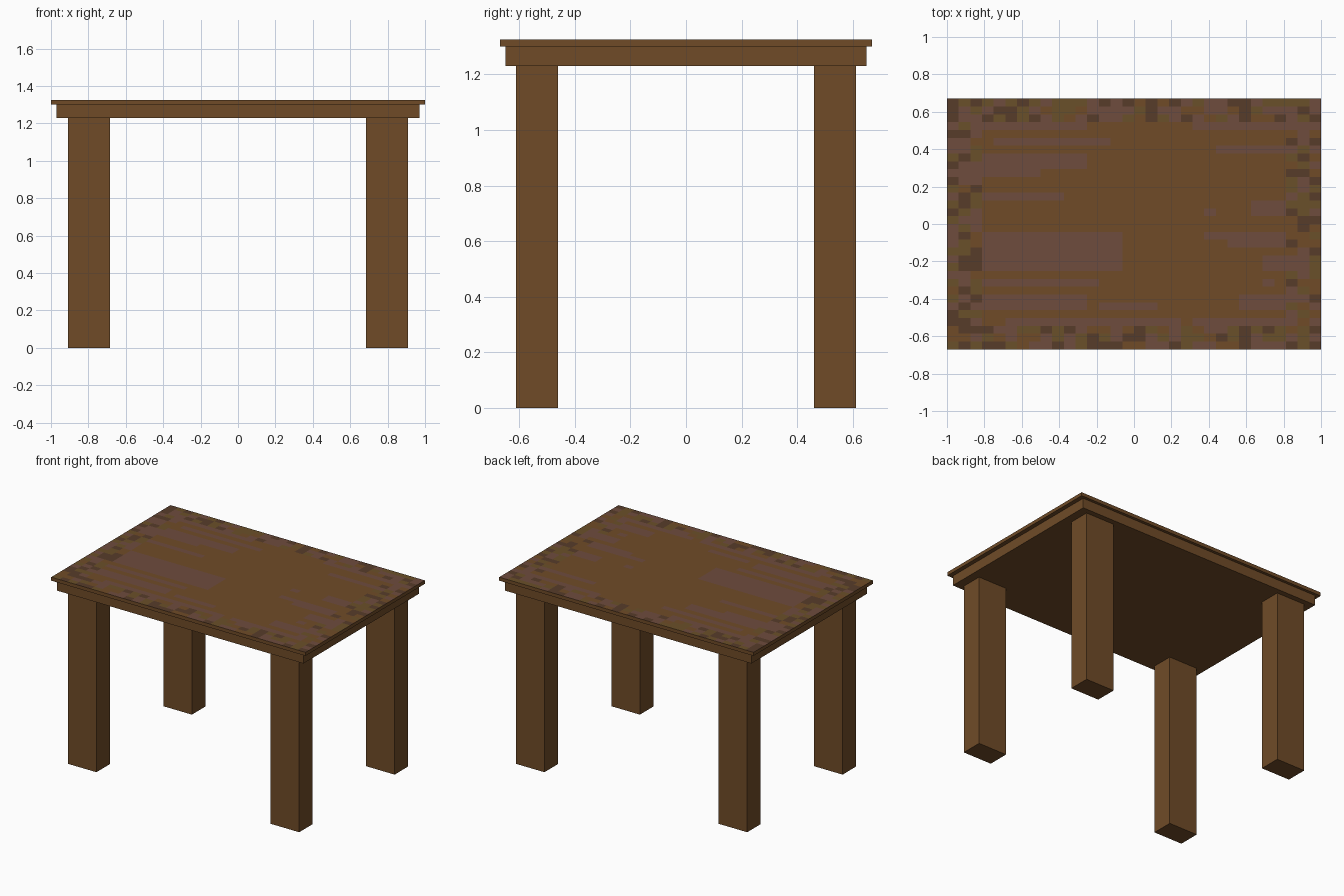
import bpy, bmesh, random

if "Cube" in bpy.data.objects:
    bpy.data.objects.remove(bpy.data.objects["Cube"])

random.seed(4)
N = 32  # colour cells per side of the table top
HX, HY, Z0, Z1 = 1.0, 0.67, 1.30, 1.325


def linear(c):
    return ((c + 0.055) / 1.055) ** 2.4 if c > 0.04045 else c / 12.92


def material(name, hexa):
    m = bpy.data.materials.new(name)
    rgb = [linear(int(hexa[i:i + 2], 16) / 255) for i in (0, 2, 4)]
    m.diffuse_color = (*rgb, 1)
    m.use_nodes = True
    m.node_tree.nodes["Principled BSDF"].inputs["Base Color"].default_value = m.diffuse_color
    return m


wood = material("wood", "704b27")
mauve = material("mauve_grain", "6e4c3d")
olive = material("olive_grain", "6a5029")
dark = material("dark_speck", "573c2a")


def add_object(name, bm, mats):
    bmesh.ops.recalc_face_normals(bm, faces=bm.faces)
    me = bpy.data.meshes.new(name)
    bm.to_mesh(me)
    bm.free()
    for m in mats:
        me.materials.append(m)
    ob = bpy.data.objects.new(name, me)
    bpy.context.collection.objects.link(ob)
    return ob


def box(name, lo, hi):
    bm = bmesh.new()
    bmesh.ops.create_cube(bm, size=1)
    for v in bm.verts:
        v.co = [(a + b) / 2 + c * (b - a) for a, b, c in zip(lo, hi, v.co)]
    return add_object(name, bm, [wood])


# Four square legs and the solid frame beneath the top
for sx, side in ((-1, "left"), (1, "right")):
    for sy, end in ((-1, "front"), (1, "back")):
        xs = sorted((sx * 0.685, sx * 0.91))
        ys = sorted((sy * 0.46, sy * 0.612))
        box(f"{end}_{side}_leg", (xs[0], ys[0], 0), (xs[1], ys[1], 1.23))
box("frame", (-0.97, -0.65, 1.23), (0.97, 0.65, Z0))

# Grain streaks on the top: first row, last row, first column, end column
streaks = [
    (2, 2, 0, 9), (3, 3, 0, 12), (5, 5, 4, 14), (7, 8, 1, 12), (9, 9, 3, 8),
    (12, 12, 2, 10), (17, 21, 3, 15), (23, 23, 0, 13), (25, 26, 0, 12),
    (26, 26, 13, 18), (28, 28, 5, 20), (3, 3, 21, 30), (6, 6, 23, 31),
    (13, 14, 26, 31), (14, 14, 22, 23), (17, 17, 22, 29), (18, 18, 24, 29),
    (20, 21, 27, 32), (23, 23, 27, 28), (25, 26, 25, 30), (28, 28, 21, 30),
]


def cell_material(col, row):
    edge = min(col, row, N - 1 - col, N - 1 - row)
    r = random.random()
    if edge < 3:
        if r < 0.23:
            return 3
        if r < 0.48:
            return 2
        if r < 0.82:
            return 1
    return int(any(a <= row <= b and c <= col < d for a, b, c, d in streaks))


# Table top: coloured grid with its rim pulled down and closed beneath
bm = bmesh.new()
bmesh.ops.create_grid(bm, x_segments=N, y_segments=N, size=1)
for v in bm.verts:
    v.co = (v.co.x * HX, v.co.y * HY, Z1)
for f in bm.faces:
    c = f.calc_center_median()
    f.material_index = cell_material(int((c.x / HX + 1) * N / 2),
                                     int((1 - c.y / HY) * N / 2))
rim = [e for e in bm.edges if e.is_boundary]
new = bmesh.ops.extrude_edge_only(bm, edges=rim)["geom"]
for v in new:
    if isinstance(v, bmesh.types.BMVert):
        v.co.z = Z0
    elif isinstance(v, bmesh.types.BMFace):
        v.material_index = 0
under = bmesh.ops.contextual_create(
    bm, geom=[e for e in bm.edges if e.is_boundary])["faces"]
for f in under:
    f.material_index = 0
for f in bm.faces:
    if f.calc_center_median().z < Z1 - 0.001:
        f.material_index = 0
add_object("table_top", bm, [wood, mauve, olive, dark])
